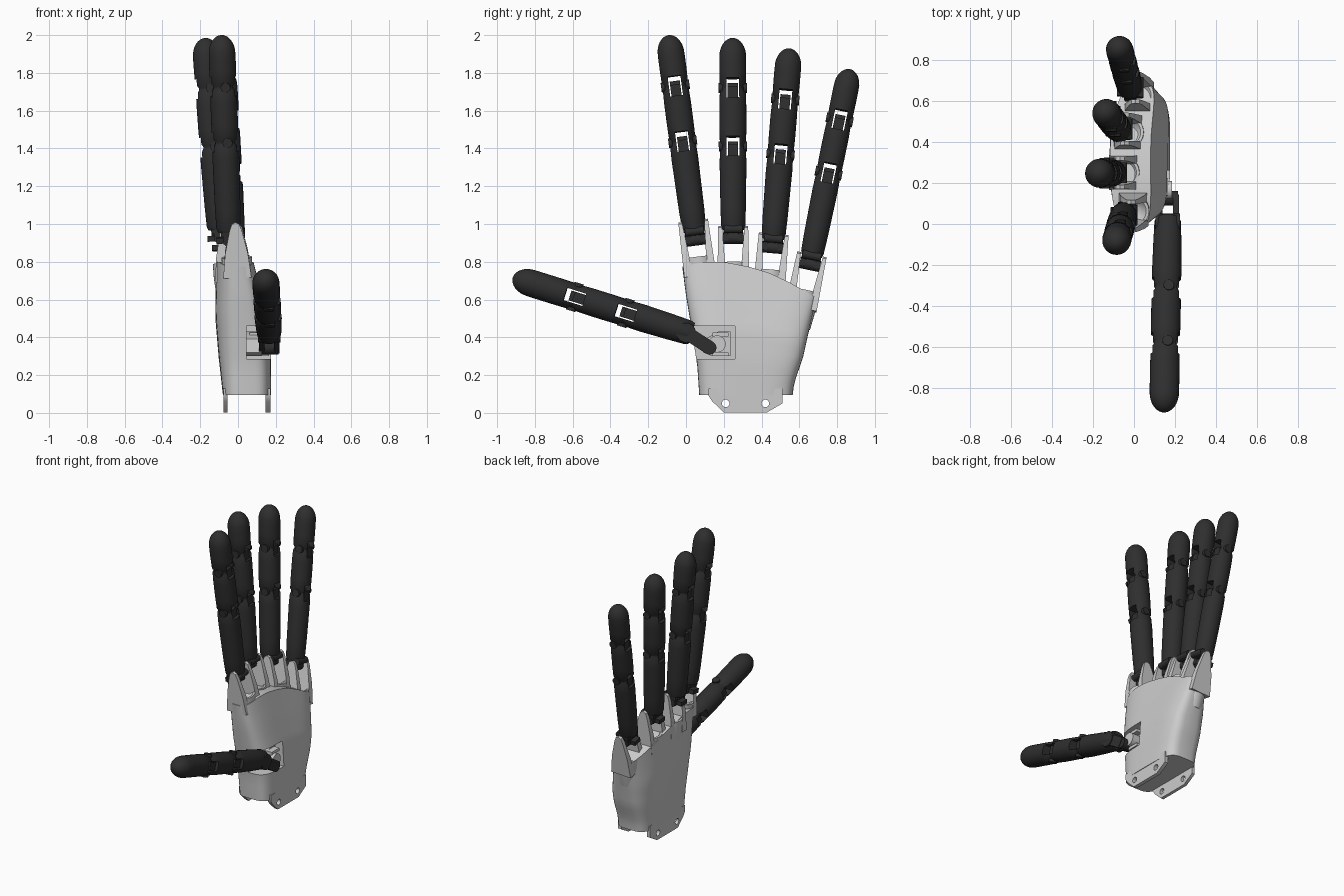
import bpy, bmesh, math
from mathutils import Matrix, Vector

if "Cube" in bpy.data.objects:
    bpy.data.objects.remove(bpy.data.objects["Cube"], do_unlink=True)


def material(name, rgb):
    m = bpy.data.materials.new(name)
    m.use_nodes = True
    m.diffuse_color = (*rgb, 1)
    b = next(n for n in m.node_tree.nodes if n.type == 'BSDF_PRINCIPLED')
    b.inputs["Base Color"].default_value = (*rgb, 1)
    b.inputs["Roughness"].default_value = 0.6
    return m


LIGHT = material("light grey shell", (0.6, 0.6, 0.6))
DARK = material("charcoal black", (0.028, 0.028, 0.028))
parts = []


def finish(bm, name, mat, frame=Matrix()):
    bm.transform(frame)
    bmesh.ops.recalc_face_normals(bm, faces=bm.faces)
    me = bpy.data.meshes.new(name)
    bm.to_mesh(me)
    bm.free()
    me.materials.append(mat)
    ob = bpy.data.objects.new(name, me)
    bpy.context.scene.collection.objects.link(ob)
    parts.append(ob)
    return ob


def add_box(bm, lo, hi):
    size = [h - l for l, h in zip(lo, hi)]
    mid = [(h + l) / 2 for l, h in zip(lo, hi)]
    bmesh.ops.create_cube(bm, size=1, matrix=Matrix.Translation(mid) @ Matrix.Diagonal((*size, 1)))


def add_rod(bm, centre, r, length, axis, seg=24):
    rot = Matrix.Rotation(math.pi / 2, 4, 'Y' if axis == 'X' else 'X') if axis != 'Z' else Matrix()
    bmesh.ops.create_cone(bm, cap_ends=True, segments=seg, radius1=r, radius2=r, depth=length,
                          matrix=Matrix.Translation(centre) @ rot)


def add_lathe(bm, profile, seg=32):
    rings = []
    for r, z in profile:
        if r == 0:
            rings.append([bm.verts.new((0, 0, z))] * seg)
        else:
            rings.append([bm.verts.new((r * math.cos(2 * math.pi * i / seg),
                                        r * math.sin(2 * math.pi * i / seg), z)) for i in range(seg)])
    for a, b in zip(rings, rings[1:]):
        for i in range(seg):
            j = (i + 1) % seg
            bm.faces.new(list(dict.fromkeys([a[i], a[j], b[j], b[i]])))


def add_prism(bm, pts, place):
    """Join two copies of a profile; place(a, b, side) gives each corner."""
    ends = [[bm.verts.new(place(a, b, s)) for a, b in pts] for s in (0, 1)]
    bm.faces.new(ends[0])
    bm.faces.new(ends[1][::-1])
    for i in range(len(pts)):
        j = (i + 1) % len(pts)
        bm.faces.new((ends[0][i], ends[1][i], ends[1][j], ends[0][j]))


def cut(ob, cutter_bm, frame=Matrix()):
    tool = finish(cutter_bm, "cutter", ob.data.materials[0], frame)
    tool.hide_render = True
    parts.remove(tool)
    mod = ob.modifiers.new("cut", 'BOOLEAN')
    mod.operation, mod.solver, mod.object = 'DIFFERENCE', 'EXACT', tool
    bpy.context.view_layer.objects.active = ob
    bpy.ops.object.modifier_apply(modifier=mod.name)
    bpy.data.objects.remove(tool, do_unlink=True)


def interp(table, t):
    for (a, va), (b, vb) in zip(table, table[1:]):
        if t <= b:
            return va + (vb - va) * max(0, (t - a) / (b - a))
    return table[-1][1]


def frame_along(base, tip):
    """Local z runs base to tip, local x faces the palm side."""
    base, tip = Vector(base), Vector(tip)
    up = (tip - base).normalized()
    front = Vector((1, 0, 0))
    front = (front - up * front.dot(up)).normalized()
    side = up.cross(front)
    m = Matrix((front, side, up)).transposed().to_4x4()
    m.translation = base
    return m, (tip - base).length


# Palm shell: lofted rounded sections with a sloping top edge
Y0 = [(0, .07), (.22, .06), (.5, .03), (.77, 0), (1, -.02)]
Y1 = [(0, .565), (.1, .572), (.36, .62), (.64, .652), (1, .692)]
X0 = [(0, -.08), (.3, -.103), (.6, -.12), (1, -.118)]
X1 = [(0, .175), (.28, .175), (.5, .165), (.75, .125), (1, .08)]
ZTOP = [(-.02, .775), (.1, .80), (.2, .80), (.4, .76), (.55, .69), (.69, .61)]
N, ROWS = 48, 14
bm = bmesh.new()
rows = []
for r in range(ROWS + 1):
    t = r / ROWS
    y0, y1, x0, x1 = (interp(c, t) for c in (Y0, Y1, X0, X1))
    p = .5 + .1 * t
    ring = []
    for k in range(N):
        a = 2 * math.pi * k / N
        c, s = math.cos(a), math.sin(a)
        u = math.copysign(abs(c) ** p, c)
        v = math.copysign(abs(s) ** p, s) if abs(s) > 1e-6 else 0
        y = (y0 + y1) / 2 + u * (y1 - y0) / 2
        x = (x0 + x1) / 2 + v * (x1 - x0) / 2 + (.055 if u > 0 else .02) * t * u * u
        ring.append(bm.verts.new((x, y, .095 + t * (interp(ZTOP, y) - .095))))
    rows.append(ring)
for a, b in zip(rows, rows[1:]):
    for k in range(N):
        j = (k + 1) % N
        bm.faces.new((a[k], a[j], b[j], b[k]))
for ring in (rows[0], rows[-1]):
    for k in range(N // 2):
        bm.faces.new(list(dict.fromkeys([ring[k], ring[k + 1], ring[-k - 1], ring[-k % N]])))
palm = finish(bm, "palm", LIGHT)
bm = bmesh.new()
add_box(bm, (.045, -.1, .285), (.4, .26, .46))
cut(palm, bm)

# Wrist plates with bolt holes
OUTLINE = [(.12, .13), (.12, .09), (.14, .06), (.2, .003), (.43, .003), (.51, .05), (.51, .13)]
for name, xa, xb in (("back_wrist_plate", -.077, -.055), ("palm_wrist_plate", .145, .171)):
    bm = bmesh.new()
    add_prism(bm, OUTLINE, lambda y, z, s: (xb if s else xa, y, z))
    plate = finish(bm, name, LIGHT)
    bm = bmesh.new()
    for y in (.21, .42):
        add_rod(bm, ((xa + xb) / 2, y, .05), .02, .1, 'X')
    cut(plate, bm)


def digit(name, base, tip, radius, joints):
    """One jointed finger: turned body, slotted joints, tongues and pins."""
    m, L = frame_along(base, tip)
    R = radius
    prof = [(0, 0), (.8 * R, 0), (.9 * R, .02), (.95 * R, .12)]
    for f in joints:
        z = f * L
        prof += [(R, z - .1), (.97 * R, z - .035), (.87 * R, z - .02), (.87 * R, z - .008),
                 (.98 * R, z + .004), (R, z + .08)]
    prof.append((R, L - 1.7 * R))
    prof += [(R * math.cos(a * math.pi / 16), L - 1.4 * R * (1 - math.sin(a * math.pi / 16)))
             for a in range(1, 8)] + [(0, L)]
    bm = bmesh.new()
    add_lathe(bm, prof)
    body = finish(bm, name, DARK, m)
    slots, inner = bmesh.new(), bmesh.new()
    for f in joints:
        z = f * L
        add_box(slots, (-.2, -.034, z - .065), (.2, .034, z + .04))
        add_box(inner, (-.048, -.027, z - .08), (.048, .027, z - .005))
        add_rod(inner, (0, 0, z - .015), .03, .054, 'Y')
        for s in (-1, 1):
            add_rod(inner, (.012, s * R * .92, z - .012), .026, .02, 'Y')
    cut(body, slots, m)
    finish(inner, name + "_joints", DARK, m)
    return m


PRONG = [(-.075, -.05), (.075, -.05), (.06, .08), (.033, .2), (.02, .235),
         (0, .245), (-.02, .235), (-.033, .2), (-.06, .08)]

# Fingers: base, tip, radius, joints, knuckle x and prong height
FINGERS = [
    ("index", (-.05, .045, .96), (-.088, -.092, 2.0), .071, (.47, .752), -.005, 1.02),
    ("middle", (-.10, .25, .97), (-.175, .247, 1.985), .071, (.445, .75), -.05, .99),
    ("ring", (-.075, .462, .92), (-.14, .548, 1.93), .07, (.455, .743), -.03, .95),
    ("little", (-.02, .665, .83), (-.075, .868, 1.82), .067, (.455, .74), .02, .845),
]
for name, base, tip, R, joints, kx, pz in FINGERS:
    m = digit(name + "_finger", base, tip, R, joints)
    # Knuckle hinge below the finger
    bm = bmesh.new()
    add_box(bm, (-.04, -.045, -.02), (.045, .045, .02))
    for s in (-1, 1):
        add_box(bm, (-.03, s * .04 - .012, -.06), (.03, s * .04 + .012, 0))
    add_rod(bm, (0, 0, -.045), .03, .11, 'Y')
    add_rod(bm, (.045, 0, .0), .022, .1, 'Y')
    add_box(bm, (-.065, -.03, -.06), (-.02, .03, -.03))
    finish(bm, name + "_hinge", DARK, m)
    # Cupped knuckle seat with two tapering prongs
    k = m.copy()
    z0 = pz - .245
    k.translation = Vector((kx, base[1] + (z0 - base[2]) * m.col[2][1] / m.col[2][2], z0))
    bm = bmesh.new()
    add_lathe(bm, [(0, -.15), (.07, -.15), (.08, -.03), (.08, .05), (.066, .05),
                   (.05, .03), (.03, .018), (0, .012)])
    for s in (-1, 1):
        add_prism(bm, PRONG, lambda x, z, side: (
            x, s * ((.084 - .02 * z) if side else (.04 + .08 * z)), z))
    finish(bm, name + "_knuckle", LIGHT, k)

# Thumb
tm = digit("thumb", (.165, .03, .42), (.146, -.917, .717), .072, (.38, .665))

# Thumb hinge: yoke arms from the thumb root to the socket pivot
hm, hl = frame_along((.165, .0, .425), (.165, .125, .345))
bm = bmesh.new()
add_rod(bm, (0, 0, 0), .052, .12, 'X')
add_rod(bm, (0, 0, hl), .036, .1, 'X')
for x in (-.04, .04):
    add_box(bm, (x - .014, -.036, 0), (x + .014, .036, hl))
finish(bm, "thumb_hinge", DARK, hm)

# Light thumb mount inside the palm socket
bm = bmesh.new()
add_prism(bm, [(.09, .32), (.14, .30), (.235, .30), (.235, .43), (.17, .43), (.1, .39)],
          lambda y, z, s: (.125 if s else .04, y, z))
add_rod(bm, (.15, .165, .365), .045, .07, 'X')
for z in (.31, .415):
    add_box(bm, (.06, .14, z - .01), (.165, .225, z + .01))
finish(bm, "thumb_mount", LIGHT)

# Smooth shading with sharp edges kept
bpy.ops.object.select_all(action='DESELECT')
for ob in parts:
    ob.select_set(True)
bpy.context.view_layer.objects.active = parts[0]
bpy.ops.object.shade_smooth_by_angle(angle=math.radians(35))
